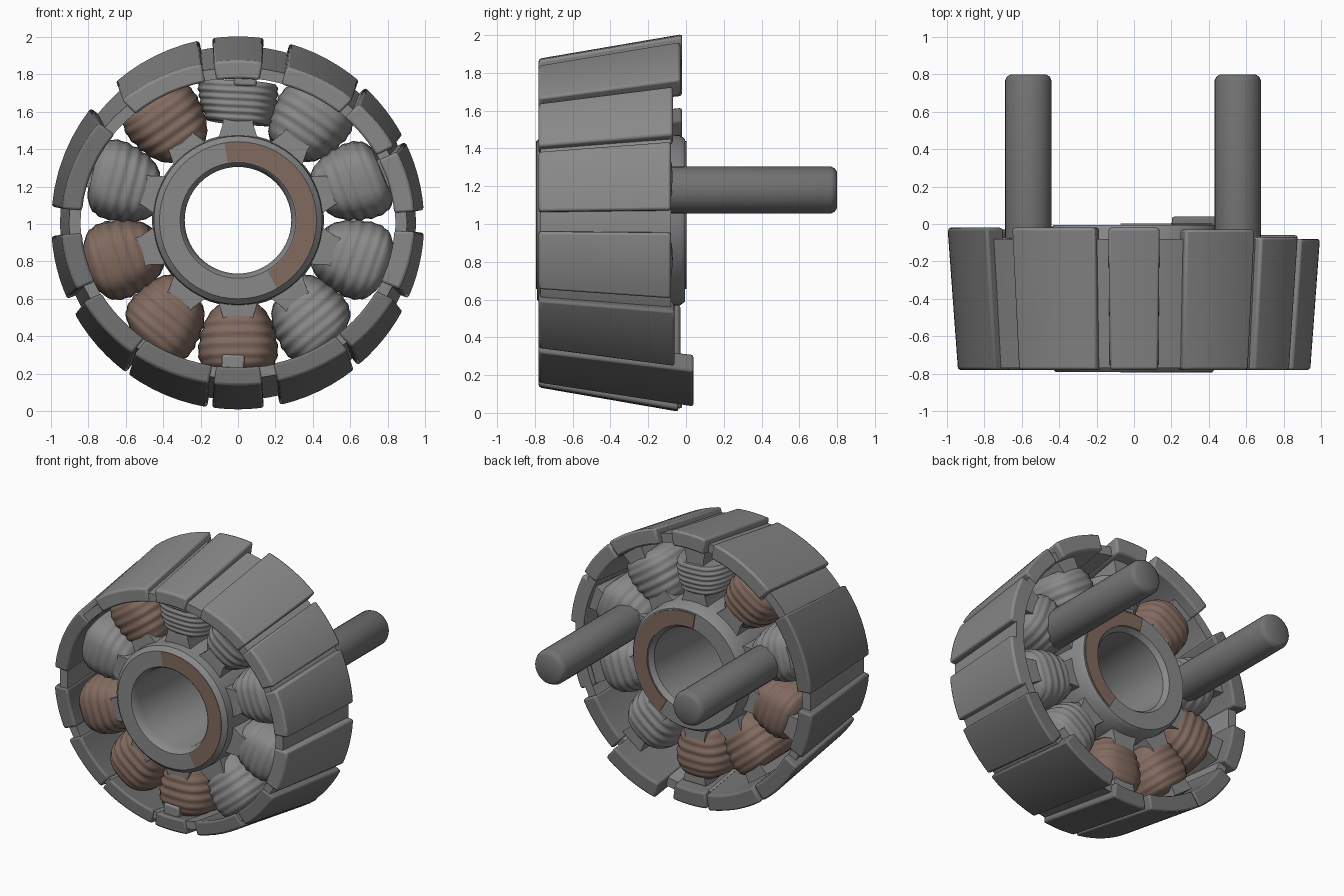
import bpy, bmesh, random
from math import sin, cos, pi, radians, copysign

if "Cube" in bpy.data.objects:
    bpy.data.objects.remove(bpy.data.objects["Cube"])

random.seed(4)
HUB_Z, RING_Z = 1.02, 1.005
FRONT = -0.78


def material(name, rgb):
    m = bpy.data.materials.new(name)
    m.diffuse_color = (*rgb, 1)
    m.use_nodes = True
    m.node_tree.nodes["Principled BSDF"].inputs["Base Color"].default_value = m.diffuse_color
    return m


copper = material("aged_copper", (0.22, 0.145, 0.115))
steel = material("worn_steel", (0.25, 0.25, 0.25))
dark = material("dark_steel", (0.17, 0.17, 0.17))


def make(name, loops, closed=True, bevel=0, mat=None, angle=35):
    """Skin a list of equal-length point loops; cap the ends, or join last to first."""
    bm = bmesh.new()
    rows = [[bm.verts.new(p) for p in lp] for lp in loops]
    n = len(rows[0])
    pairs = list(zip(rows, rows[1:]))
    if closed:
        pairs.append((rows[-1], rows[0]))
    else:
        bm.faces.new(rows[0])
        bm.faces.new(rows[-1])
    for a, b in pairs:
        for i in range(n):
            j = (i + 1) % n
            bm.faces.new((a[i], a[j], b[j], b[i]))
    bmesh.ops.recalc_face_normals(bm, faces=bm.faces)
    me = bpy.data.meshes.new(name)
    bm.to_mesh(me)
    bm.free()
    ob = bpy.data.objects.new(name, me)
    bpy.context.collection.objects.link(ob)
    me.materials.append(mat or steel)
    if bevel:
        mod = ob.modifiers.new("edge_rounding", 'BEVEL')
        mod.width, mod.segments = bevel, 2
        mod.limit_method = 'ANGLE'
    bpy.ops.object.select_all(action='DESELECT')
    ob.select_set(True)
    bpy.context.view_layer.objects.active = ob
    bpy.ops.object.shade_smooth_by_angle(angle=radians(angle))
    return ob


def lathe(name, profile, cx, cz, steps, closed=True, mat=None):
    """Revolve (radius, y) points about an axis parallel to y."""
    loops = [[(cx + r * cos(2 * pi * i / steps), y, cz + r * sin(2 * pi * i / steps))
              for i in range(steps)] for r, y in profile]
    return make(name, loops, closed, mat=mat)


def rim_point(r, deg, y):
    """Point on the outer rim, which narrows toward the front."""
    t = min(1, max(0, -(y + 0.03) / 0.75))
    a = radians(deg)
    return (r * cos(a) * (1 - 0.055 * t), y, RING_Z + r * sin(a) * (1 - 0.13 * t))


def rim_section(deg, r0, r1, y0, y1):
    return [rim_point(r0, deg, y0), rim_point(r1, deg, y0),
            rim_point(r1, deg, y1), rim_point(r0, deg, y1)]


def radial(r, side, y, deg):
    a = radians(deg)
    return (r * cos(a) - side * sin(a), y, HUB_Z + r * sin(a) + side * cos(a))


# hub tube with softened lips
lathe("hub", [(0.30, FRONT), (0.31, FRONT - 0.01), (0.42, FRONT - 0.01), (0.45, FRONT + 0.02),
              (0.46, -0.6), (0.46, -0.18), (0.45, -0.03), (0.43, -0.005), (0.31, -0.005),
              (0.285, -0.04), (0.285, FRONT + 0.05)], 0, HUB_Z, 56)

# brown worn arcs on the hub faces
for y, label in ((FRONT - 0.013, "front"), (-0.004, "back")):
    loops = []
    for k in range(21):
        d = -60 + k * 8
        loops.append([radial(0.315, 0, y, d), radial(0.42, 0, y, d),
                      radial(0.42, 0, y + 0.006, d), radial(0.315, 0, y + 0.006, d)])
    make("hub_patina_" + label, loops, False, mat=copper)

# continuous rim band under the pole plates
make("rim_band", [rim_section(d, 0.89, 0.955, FRONT + 0.01, -0.08) for d in range(0, 360, 4)])

# pole plates: start angle, end angle, back edge, shade
plates = [(82, 98, -0.02, steel), (49.5, 74, -0.03, steel), (28, 47, -0.07, steel),
          (4, 26, -0.08, steel), (-24, -3, -0.08, steel), (-50, -28, -0.06, dark),
          (-77, -51.5, 0.04, dark), (-98, -82, -0.04, dark), (-126, -99.5, -0.02, dark),
          (-151, -126.8, -0.03, dark), (-176, -156, -0.03, dark), (142, 175, -0.02, dark),
          (102, 131, -0.02, steel)]
for a0, a1, back, shade in plates:
    n = 6
    make("pole_plate", [rim_section(a0 + (a1 - a0) * k / n, 0.885, 1.0, FRONT, back)
                        for k in range(n + 1)], False, bevel=0.014, mat=shade)

# teeth and wire coils around the hub
coil_shape = [(0.46, 0.12), (0.52, 0.17), (0.6, 0.2), (0.7, 0.215), (0.77, 0.2), (0.82, 0.14)]
brown = {126, 198, 234, 270}


def half_width(r):
    for (r0, w0), (r1, w1) in zip(coil_shape, coil_shape[1:]):
        if r <= r1:
            return w0 + (w1 - w0) * (r - r0) / (r1 - r0)
    return coil_shape[-1][1]


for deg in range(18, 378, 36):
    tooth = [[radial(r, s * w, y, deg) for s, y in
              ((-1, y0), (1, y0), (1, -0.1), (-1, -0.1))]
             for r, w, y0 in ((0.42, 0.11, -0.7), (0.52, 0.08, -0.7),
                              (0.77, 0.07, -0.66), (0.87, 0.09, -0.6))]
    make("tooth", tooth, False)
    short = deg == 90
    r_end = 0.74 if short else 0.82
    r_start = 0.52 if short else 0.46
    turns, loops = 6, []
    steps = turns * 6
    for k in range(steps + 1):
        r = r_start + (r_end - r_start) * k / steps
        ripple = 0.004 * cos(2 * pi * turns * k / steps)
        w = half_width(r) - ripple
        d = 0.2 + half_width(r) * 0.6 - ripple
        loop = []
        for i in range(32):
            a = 2 * pi * i / 32
            c, s = cos(a), sin(a)
            x = copysign(abs(c) ** 0.65, c) * w
            y = copysign(abs(s) ** 0.65, s) * d
            skew = 0.018 * sin(a + deg)      # uneven hand-wound turns
            loop.append(radial(r + skew, x, y - 0.4, deg))
        loops.append(loop)
    make("coil", loops, False, mat=copper if deg in brown else steel, angle=60)

# small terminal blocks at the top and bottom of the coils
for deg, r0, r1 in ((87, 0.72, 0.8), (268, 0.72, 0.82)):
    make("terminal_block", [[radial(r, s, y, deg) for s, y in
                             ((-0.06, -0.74), (0.06, -0.74), (0.06, -0.6), (-0.06, -0.6))]
                            for r in (r0, r1)], False, bevel=0.012)

# two mounting rods at the back
for x in (-0.565, 0.555):
    lathe("rod", [(0.122, -0.3), (0.125, 0.0), (0.125, 0.765), (0.115, 0.787), (0.095, 0.8)],
          x, 1.18, 28, closed=False, mat=dark)
